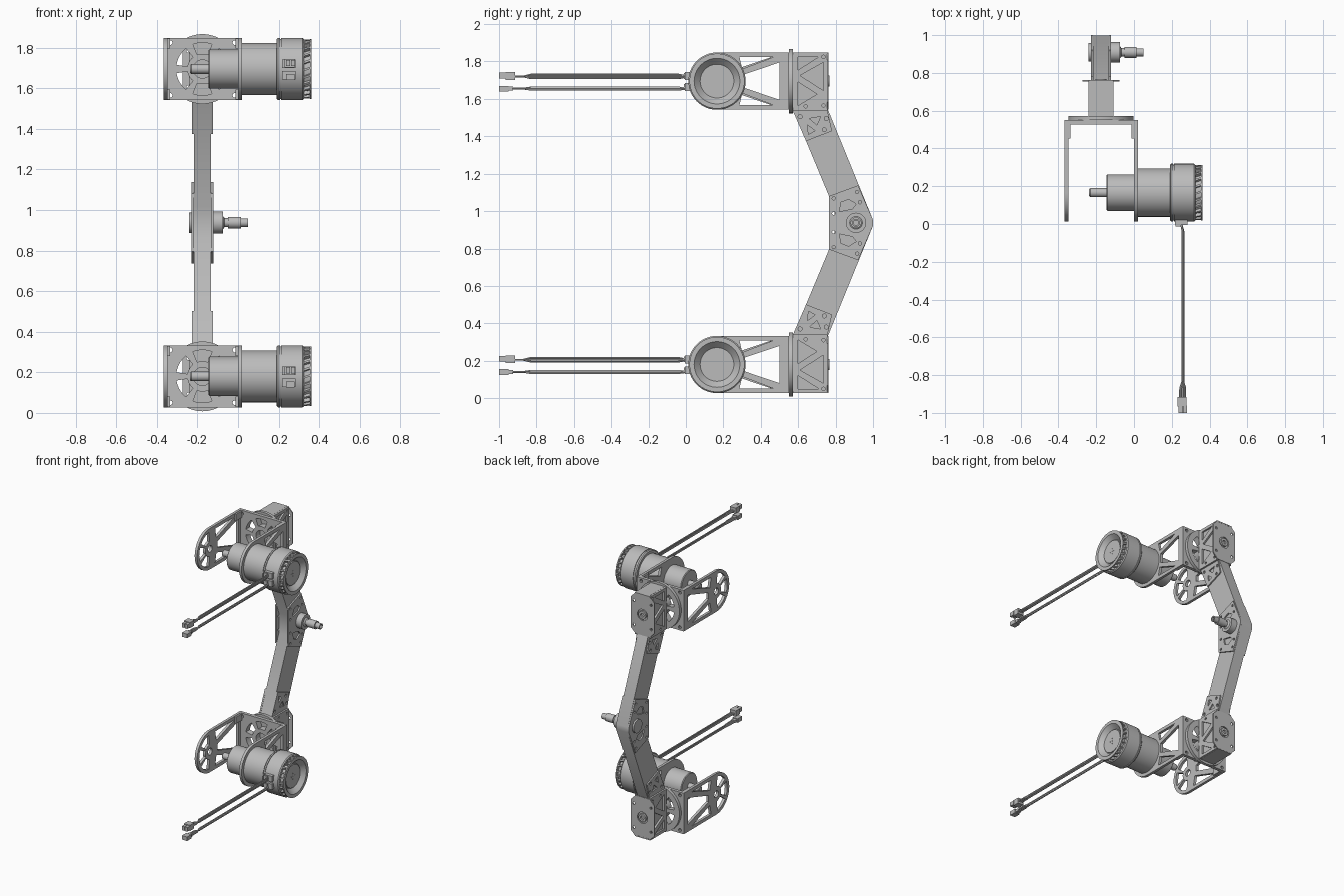
import bpy, bmesh
from math import sin, cos, pi, radians
from mathutils import Matrix, Vector

cube = bpy.data.objects.get("Cube")
if cube:
    bpy.data.objects.remove(cube, do_unlink=True)


def material(name, value):
    m = bpy.data.materials.new(name)
    m.use_nodes = True
    colour = (value, value, value, 1)
    m.diffuse_color = colour
    m.node_tree.nodes["Principled BSDF"].inputs["Base Color"].default_value = colour
    return m


GREY = material("machined grey", 0.5)
MID_X = -0.175      # centre plane of arm and brackets
MID_Z = 0.9375      # height of the elbow
MOTOR_Y = 0.166
YZ = Matrix(((0, 0, 1, 0), (1, 0, 0, 0), (0, 1, 0, 0), (0, 0, 0, 1)))
XZ = Matrix(((1, 0, 0, 0), (0, 0, -1, 0), (0, 1, 0, 0), (0, 0, 0, 1)))


def finish(name, mesh):
    bm = bmesh.new()
    bm.from_mesh(mesh)
    bmesh.ops.remove_doubles(bm, verts=bm.verts, dist=0.0002)
    bmesh.ops.recalc_face_normals(bm, faces=bm.faces)
    bm.to_mesh(mesh)
    bm.free()
    mesh.name = name
    mesh.materials.clear()
    mesh.materials.append(GREY)
    mesh.shade_smooth()
    mesh.set_sharp_from_angle(angle=radians(35))
    obj = bpy.data.objects.new(name, mesh)
    bpy.context.scene.collection.objects.link(obj)
    return obj


def curve_mesh(curve):
    tmp = bpy.data.objects.new("tmp", curve)
    bpy.context.scene.collection.objects.link(tmp)
    deps = bpy.context.evaluated_depsgraph_get()
    mesh = bpy.data.meshes.new_from_object(tmp.evaluated_get(deps))
    bpy.data.objects.remove(tmp, do_unlink=True)
    return mesh


def plate(name, loops, thick, frame, offset):
    """Flat plate: first loop is the outline, the others are holes."""
    curve = bpy.data.curves.new(name, "CURVE")
    curve.dimensions = "2D"
    curve.fill_mode = "BOTH"
    curve.extrude = thick / 2
    for loop in loops:
        s = curve.splines.new("POLY")
        s.points.add(len(loop) - 1)
        for p, (u, v) in zip(s.points, loop):
            p.co = (u, v, 0, 1)
        s.use_cyclic_u = True
    mesh = curve_mesh(curve)
    mesh.transform(Matrix.Translation(offset) @ frame)
    return finish(name, mesh)


def lathe(name, profile, y, z, seg=48):
    """Turn (x, radius) points about an axis along x."""
    bm = bmesh.new()
    vs = [bm.verts.new((x, 0, r)) for x, r in profile]
    es = [bm.edges.new(pair) for pair in zip(vs, vs[1:])]
    bmesh.ops.spin(bm, geom=vs + es, cent=(0, 0, 0), axis=(1, 0, 0),
                   angle=2 * pi, steps=seg, use_duplicate=False)
    bmesh.ops.translate(bm, verts=bm.verts, vec=(0, y, z))
    mesh = bpy.data.meshes.new(name)
    bm.to_mesh(mesh)
    bm.free()
    return finish(name, mesh)


def boxes(name, items):
    """Join several (matrix, size) boxes in one object."""
    bm = bmesh.new()
    for mat, size in items:
        bmesh.ops.create_cube(bm, size=1, matrix=mat @ Matrix.Diagonal((*size, 1)))
    mesh = bpy.data.meshes.new(name)
    bm.to_mesh(mesh)
    bm.free()
    return finish(name, mesh)


def wire(name, points, radius):
    curve = bpy.data.curves.new(name, "CURVE")
    curve.dimensions = "3D"
    curve.bevel_depth = radius
    curve.bevel_resolution = 1
    curve.use_fill_caps = True
    s = curve.splines.new("POLY")
    s.points.add(len(points) - 1)
    for p, co in zip(s.points, points):
        p.co = (*co, 1)
    return finish(name, curve_mesh(curve))


def circle(u, v, r, n=16):
    return [(u + r * cos(2 * pi * i / n), v + r * sin(2 * pi * i / n)) for i in range(n)]


def sector(u, v, r1, r2, mid, half, n=8):
    ang = [radians(mid - half + 2 * half * i / n) for i in range(n + 1)]
    return ([(u + r2 * cos(a), v + r2 * sin(a)) for a in ang]
            + [(u + r1 * cos(a), v + r1 * sin(a)) for a in reversed(ang)])


def flip(loop, s=-1):
    return [(u, s * v) for u, v in loop]


def at(x, y, z):
    return Matrix.Translation((x, y, z))


def bracket(tag, z):
    # fork sides: round nose, struts towards the base
    nose = [(0.153 * cos(a), 0.153 * sin(a)) for a in
            [pi / 2 + pi * i / 24 for i in range(25)]]
    outline = nose + [(0.384, -0.153), (0.384, 0.153)]
    far_top = [(0.06, 0.128), (0.29, 0.128), (0.075, 0.055)]
    far_mid = [(0.09, 0.024), (0.335, 0.1), (0.335, -0.1), (0.09, -0.024)]
    far = [outline, circle(0, 0, 0.025), far_top, flip(far_top), far_mid]
    far += [sector(0, 0, 0.055, 0.128, m, 24) for m in (120, 180, 240)]
    near_top = [(0.12, 0.128), (0.3, 0.128), (0.135, 0.065)]
    near_mid = [(0.145, 0.036), (0.335, 0.1), (0.335, -0.1), (0.145, -0.036)]
    near = [outline, circle(0, 0, 0.096, 32), near_top, flip(near_top), near_mid]
    plate(tag + "_fork_right_side", far, 0.02, YZ, (-0.357, MOTOR_Y, z))
    plate(tag + "_fork_left_side", near, 0.02, YZ, (0.01, MOTOR_Y, z))

    # fork base and round flange with matching windows
    windows = [sector(MID_X, 0, 0.075, 0.13, 30 + 60 * k, 21) for k in range(6)]
    hub = circle(MID_X, 0, 0.045, 24)
    bolts = [circle(MID_X + a, b, 0.012, 10) for a in (-0.16, 0.16) for b in (-0.13, 0.13)]
    square = [(-0.367, -0.153), (0.02, -0.153), (0.02, 0.153), (-0.367, 0.153)]
    plate(tag + "_fork_base", [square, hub] + windows + bolts, 0.024, XZ, (0, 0.538, z))
    plate(tag + "_flange", [circle(MID_X, 0, 0.172, 64), hub] + windows, 0.022, XZ, (0, 0.561, z))
    boxes(tag + "_fork_corner_tabs",
          [(at(x, 0.49, z + dz), (0.014, 0.075, 0.05))
           for x in (-0.342, -0.005) for dz in (-0.125, 0.125)])


def motor(tag, z):
    lathe(tag + "_motor_shaft", [(-0.237, 0), (-0.237, 0.019), (-0.23, 0.024),
          (-0.14, 0.024), (-0.14, 0)], MOTOR_Y, z, 20)
    lathe(tag + "_gearbox", [(-0.145, 0), (-0.145, 0.092), (-0.14, 0.097), (0.02, 0.097),
          (0.02, 0.128), (0.19, 0.128), (0.19, 0)], MOTOR_Y, z, 64)
    lathe(tag + "_motor_housing", [(0.19, 0.1), (0.19, 0.146), (0.197, 0.153), (0.207, 0.153),
          (0.207, 0.148), (0.213, 0.148), (0.213, 0.153), (0.318, 0.153), (0.325, 0.147),
          (0.325, 0.128), (0.355, 0.128), (0.355, 0.147), (0.363, 0.147), (0.363, 0.122),
          (0.33, 0.09), (0.33, 0.085), (0.338, 0.085), (0.338, 0)], MOTOR_Y, z, 64)
    fins = []
    for i in range(24):
        turn = Matrix.Rotation(2 * pi * i / 24, 4, "X")
        tilt = Matrix.Rotation(radians(20), 4, "Z")
        fins.append((at(0.34, MOTOR_Y, z) @ turn @ at(0, 0, 0.136) @ tilt, (0.038, 0.01, 0.02)))
    boxes(tag + "_cooling_fins", fins)
    for i, (dy, dz) in enumerate([(0, 0), (.02, 0), (-.02, 0), (0, .02), (0, -.02)]):
        lathe(f"{tag}_end_screw_{i}", [(0.336, 0.004), (0.34, 0.004), (0.34, 0)],
              MOTOR_Y + dy, z + dz, 8)


def cables(tag, z):
    x = 0.258
    # sockets on the housing
    boxes(tag + "_cable_sockets",
          [(at(0.25, 0.015, z + dz), (0.066, 0.04, 0.042)) for dz in (0.027, -0.031)]
          + [(at(0.235, 0.0, z + dz), (0.03, 0.024, 0.03)) for dz in (0.027, -0.031)])
    for group, dz, spread in (("power", 0.025, 0.01), ("signal", -0.04, 0.006)):
        for k in (-1, 0, 1):
            h = z + dz + k * spread
            dx = 0.003 * (1 - abs(k))
            wire(f"{tag}_{group}_wire_{k + 2}",
                 [(x - 0.01, 0.01, z + dz), (x + dx, -0.04, h), (x + dx, -0.83, h),
                  (x + k * 0.013, -0.87, z + dz), (x + k * 0.013, -0.93, z + dz)], 0.0055)
    boxes(tag + "_power_plug", [(at(x - 0.004, -0.94, z + 0.028), (0.05, 0.05, 0.042)),
                                (at(x - 0.012, -0.98, z + 0.03), (0.02, 0.04, 0.03)),
                                (at(x + 0.013, -0.98, z + 0.03), (0.02, 0.04, 0.03))])
    boxes(tag + "_signal_plug", [(at(x, -0.975, z - 0.04), (0.042, 0.05, 0.03)),
                                 (at(x, -0.94, z - 0.04), (0.03, 0.03, 0.02))])


def shoulder(tag, z, s):
    # block behind the flange, with trussed cheeks
    boxes(tag + "_shoulder_core", [(at(MID_X, 0.663, z), (0.104, 0.182, 0.306)),
                                   (at(MID_X, 0.663, z + s * 0.148), (0.127, 0.2, 0.008))])
    cheek = [(0.572, -0.16), (0.757, -0.16), (0.757, 0.152), (0.572, 0.152)]
    cuts = [[(0.60, 0.13), (0.71, 0.13), (0.60, 0.06)],
            [(0.735, 0.1), (0.735, -0.05), (0.61, 0.03)],
            [(0.60, -0.005), (0.60, -0.13), (0.70, -0.07)]]
    cuts += [circle(u, v, 0.009, 10) for u, v in ((0.735, 0.13), (0.735, -0.13), (0.64, -0.135))]
    # gusset reaching down the tube
    gusset = [(0.572, -0.16), (0.642, -0.321), (0.781, -0.267), (0.757, -0.16)]
    slots = [[(0.66, -0.2), (0.72, -0.19), (0.70, -0.235)],
             [(0.65, -0.235), (0.69, -0.265), (0.655, -0.285)]]
    slots += [circle(u, v, 0.011, 10) for u, v in ((0.61, -0.19), (0.75, -0.2), (0.74, -0.26))]
    for side, x in (("right", -0.234), ("left", -0.116)):
        plate(f"{tag}_{side}_cheek", [flip(p, s) for p in [cheek] + cuts], 0.013, YZ, (x, 0, z))
    for side, x in (("right", -0.222), ("left", -0.128)):
        plate(f"{tag}_{side}_gusset", [flip(p, s) for p in [gusset] + slots], 0.011, YZ, (x, 0, z))
    # eight-sided end plate with a central bore
    w, h, c = 0.098, 0.153, 0.04
    octagon = [(w, c - h), (w, h - c), (w - c, h), (c - w, h),
               (-w, h - c), (-w, c - h), (c - w, -h), (w - c, -h)]
    holes = [circle(0, 0, 0.042, 24)] + [circle(a, b, 0.01, 10) for a in (-.07, .07) for b in (-.09, .09)]
    plate(tag + "_end_plate", [octagon] + holes, 0.008, XZ, (MID_X, 0.758, z))
    plate(tag + "_end_bearing", [circle(0, 0, 0.03, 24), circle(0, 0, 0.014)], 0.014, XZ, (MID_X, 0.76, z))


for tag, s in (("upper", 1), ("lower", -1)):
    height = MID_Z + s * 0.7575
    bracket(tag, height)
    motor(tag, height)
    cables(tag, height)
    shoulder(tag, height, s)

# bent arm tube
half = [(0.572, 0.605), (0.759, 0.605), (0.998, 0.02)]
inner = [(0.793, 0.075)]
tube = half + flip(half[::-1]) + flip(inner) + inner
plate("arm_tube", [tube], 0.086, YZ, (MID_X, 0, MID_Z))

# elbow gussets
edge = [(0.765, 0.143), (0.92, 0.2), (1.0, 0.015)]
pocket = [(0.82, 0.06), (0.89, 0.075), (0.91, 0.1), (0.87, 0.125), (0.83, 0.11)]
dots = [circle(u, v, 0.009, 10) for u, v in ((0.79, 0.13), (0.915, 0.165), (0.79, 0.05), (0.93, 0.11))]
elbow = [edge + flip(edge[::-1]), circle(0.909, 0, 0.03, 24), pocket, flip(pocket)]
elbow += dots + [flip(d) for d in dots]
for side, x in (("right", -0.223), ("left", -0.127)):
    plate(f"elbow_{side}_gusset", elbow, 0.011, YZ, (x, 0, MID_Z))

# elbow pivot: hub, neck and stepped shaft
lathe("elbow_pivot", [(-0.241, 0), (-0.241, 0.05), (-0.228, 0.05), (-0.228, 0.03), (-0.123, 0.03),
      (-0.123, 0.054), (-0.075, 0.054), (-0.075, 0.034), (-0.066, 0.022), (-0.05, 0.022),
      (-0.05, 0.029), (0.014, 0.029), (0.014, 0.021), (0.05, 0.021), (0.05, 0.013),
      (0.03, 0.013), (0.03, 0)], 0.909, MID_Z, 32)
